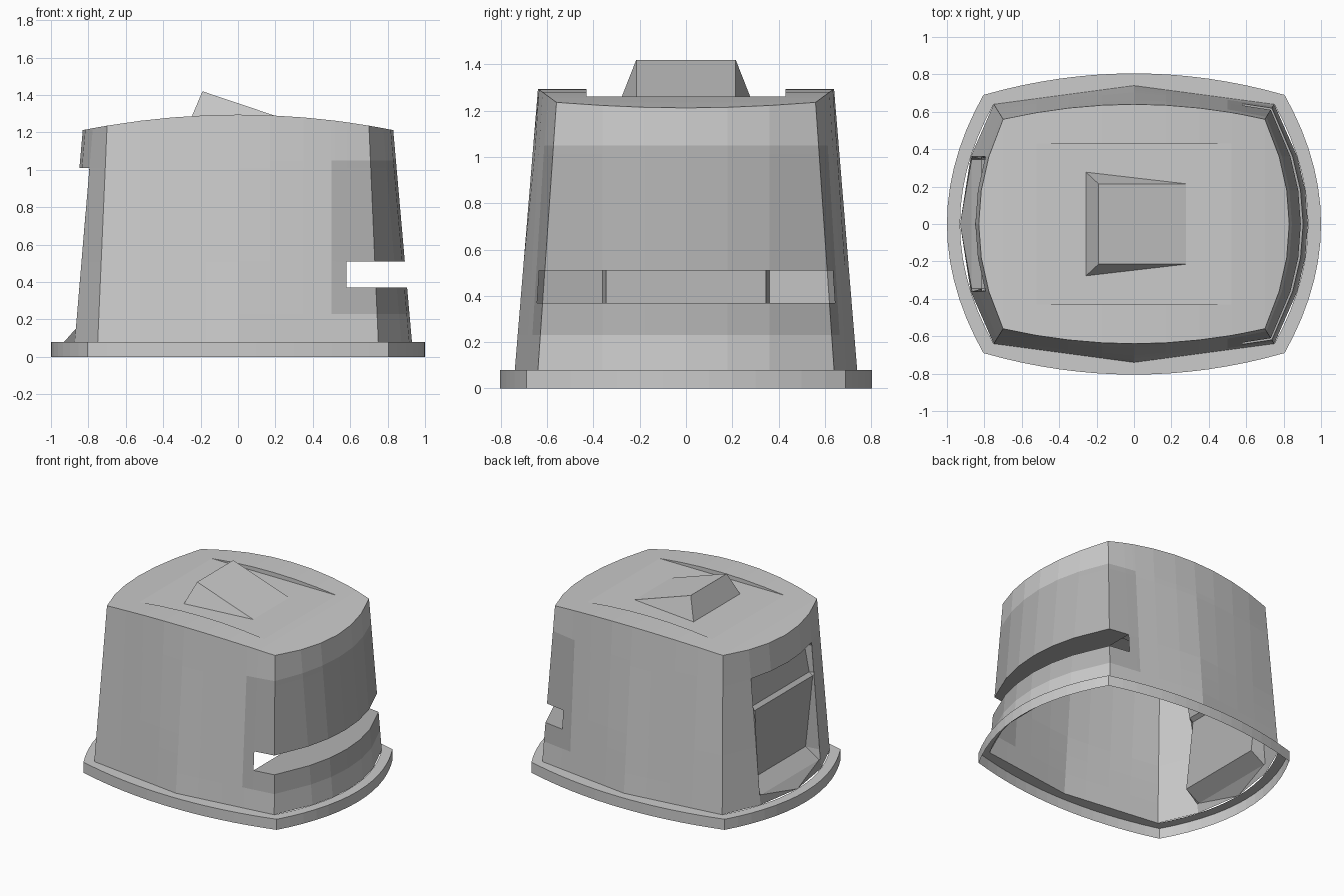
import bpy, bmesh

if "Cube" in bpy.data.objects:
    bpy.data.objects.remove(bpy.data.objects["Cube"])

BASE = (0.75, 0.64, 0.93, 0.74)   # corner x, corner y, side bulge x, front bulge y
TOP = (0.70, 0.56, 0.83, 0.64)
XS = ['c-', -0.52, -0.35, -0.17, 0, 0.17, 0.35, 0.5, 0.52, 0.58, 'c+']
YS = ['c-', -0.36, -0.18, 0, 0.18, 0.36, 'c+']


def real(v, c):
    return {'c-': -c, 'c+': c}.get(v, v)


def on_front(v, dims, sign, power=2):
    cx, cy, mx, my = dims
    x = real(v, cx)
    return x, sign * (cy + (my - cy) * (1 - abs(x / cx) ** power))


def on_side(v, dims, sign):
    cx, cy, mx, my = dims
    y = real(v, cy)
    return sign * (cx + (mx - cx) * (1 - (y / cy) ** 2)), y


def outline(dims, xs=XS, ys=YS, power=2):
    pts = [on_front(v, dims, -1, power) for v in xs[:-1]]
    pts += [on_side(v, dims, 1) for v in ys[:-1]]
    pts += [on_front(v, dims, 1, power) for v in reversed(xs[1:])]
    pts += [on_side(v, dims, -1) for v in reversed(ys[1:])]
    return pts


def dome(x):
    return 1.295 - 0.12 * x * x


def make_object(name, polys, mats=(), pick=None):
    bm = bmesh.new()
    for p in polys:
        f = bm.faces.new([bm.verts.new(v) for v in p])
        if pick:
            f.material_index = pick(f.calc_center_median())
    bmesh.ops.remove_doubles(bm, verts=bm.verts, dist=0.0005)
    bmesh.ops.recalc_face_normals(bm, faces=bm.faces)
    me = bpy.data.meshes.new(name)
    bm.to_mesh(me)
    bm.free()
    for m in mats:
        me.materials.append(m)
    ob = bpy.data.objects.new(name, me)
    bpy.context.collection.objects.link(ob)
    return ob


def grey(name, v):
    m = bpy.data.materials.new(name)
    m.diffuse_color = (v, v, v, 1)
    m.use_nodes = True
    m.node_tree.nodes["Principled BSDF"].inputs["Base Color"].default_value = m.diffuse_color
    return m


light, dark = grey("light_grey", 0.8), grey("dark_grey", 0.45)

# Tapered shell walls, leaving out the wrap-around slot and the rear recess
lo, hi = outline(BASE, power=1), outline(TOP)
ROWS = [0.08, 0.23, 0.37, 0.51, 1.01, 1.05, None]


def wall_point(i, z):
    a, b = lo[i % len(lo)], hi[i % len(hi)]
    zt = dome(b[0])
    z = zt if z is None else z
    t = (z - 0.08) / (zt - 0.08)
    x = a[0] + (b[0] - a[0]) * t
    return x, a[1] + (b[1] - a[1]) * t, z


polys = []
for i in range(len(lo)):
    for z0, z1 in zip(ROWS, ROWS[1:]):
        q = [wall_point(i, z0), wall_point(i + 1, z0),
             wall_point(i + 1, z1), wall_point(i, z1)]
        x = sum(p[0] for p in q) / 4
        y = sum(p[1] for p in q) / 4
        if z0 == 0.37 and x > 0.58:
            continue
        if z0 < 1.0 and x < -0.77 and abs(y) < 0.3:
            continue
        polys.append(q)

# Domed roof with a flat sunken middle
flat, g = dome(0.52), 0.43
for v0, v1 in zip(XS, XS[1:]):
    (xa, ya), (xb, yb) = on_front(v0, TOP, 1), on_front(v1, TOP, 1)
    za, zb = dome(xa), dome(xb)
    fa, fb = min(za, flat), min(zb, flat)
    for s in (-1, 1):
        polys.append([(xa, s * ya, za), (xb, s * yb, zb), (xb, s * g, zb), (xa, s * g, za)])
        if fa < za - 1e-4 or fb < zb - 1e-4:
            polys.append([(xa, s * g, za), (xb, s * g, zb), (xb, s * g, fb), (xa, s * g, fa)])
    polys.append([(xa, -g, fa), (xb, -g, fb), (xb, g, fb), (xa, g, fa)])
for s in (-1, 1):
    ring = [(x, y, dome(x)) for x, y in (on_side(v, TOP, s) for v in YS)]
    cx = s * TOP[0]
    polys.append(ring + [(cx, g, dome(cx)), (cx, -g, dome(cx))])

make_object("shell", polys, (light, dark),
            lambda c: int(c.x > 0.5 and 0.23 < c.z < 1.05))

# Shelves closing the floor and ceiling of the slot
for name, z in (("slot_floor", 0.37), ("slot_ceiling", 0.51)):
    pts = [wall_point(i, z) for i in range(len(lo))]
    make_object(name, [[p for p in pts if p[0] > 0.579]], (dark,))

# Base flange: outer skirt plus a top ledge meeting the wall, open below
fx = ['c-'] + [k / 10 for k in range(-7, 8)] + ['c+']
fy = ['c-'] + [k / 10 for k in range(-6, 7)] + ['c+']
outer = outline((0.805, 0.69, 1.0, 0.805), fx, fy)
inner = outline((0.75, 0.64, 0.93, 0.74),
                ['c-'] + [v * 0.93 for v in fx[1:-1]] + ['c+'],
                ['c-'] + [v * 0.93 for v in fy[1:-1]] + ['c+'], 1)
polys = []
for i in range(len(outer)):
    j = (i + 1) % len(outer)
    a, b, c, d = outer[i], outer[j], inner[j], inner[i]
    polys.append([(*a, 0), (*b, 0), (*b, 0.08), (*a, 0.08)])
    polys.append([(*a, 0.08), (*b, 0.08), (*c, 0.08), (*d, 0.08)])
make_object("base_flange", polys, (light,))

# Recessed rear panel with side jambs and sloping sill
prof = [(-0.795, 1.01), (-0.745, 0.985), (-0.785, 0.79), (-0.815, 0.77), (-0.755, 0.22), (-0.868, 0.15)]
polys = []


def jamb(z, s):
    return -0.794 - 0.079 * (1.01 - z) / 0.93, s * 0.36, z


for (x0, z0), (x1, z1) in zip(prof, prof[1:]):
    polys.append([(x0, -0.345, z0), (x0, 0.345, z0), (x1, 0.345, z1), (x1, -0.345, z1)])
    for s in (-1, 1):
        polys.append([(x0, s * 0.345, z0), (x1, s * 0.345, z1), jamb(z1, s), jamb(z0, s)])
x, z = prof[-1]
mid = (-0.93, 0, 0.08)
polys.append([(x, -0.345, z), (x, 0.345, z), mid])
for s in (-1, 1):
    polys.append([(x, s * 0.345, z), mid, jamb(0.08, s), jamb(z, s)])
# underside of the hood above the recess
polys.append([(-0.795, -0.345, 1.01), (-0.795, 0.345, 1.01), (-0.825, 0.18, 1.01),
              (-0.85, 0, 1.01), (-0.825, -0.18, 1.01)])
make_object("rear_recess", polys, (dark,))

# Wedge on the roof
b = [(-0.26, -0.28, 1.255), (0.30, -0.215, 1.255), (0.30, 0.215, 1.255), (-0.26, 0.28, 1.255)]
p, q = (-0.19, -0.215, 1.42), (-0.19, 0.215, 1.42)
make_object("roof_wedge", [b, [b[0], b[1], p], [b[2], b[3], q],
                           [b[1], b[2], q, p], [b[3], b[0], p, q]], (light,))
